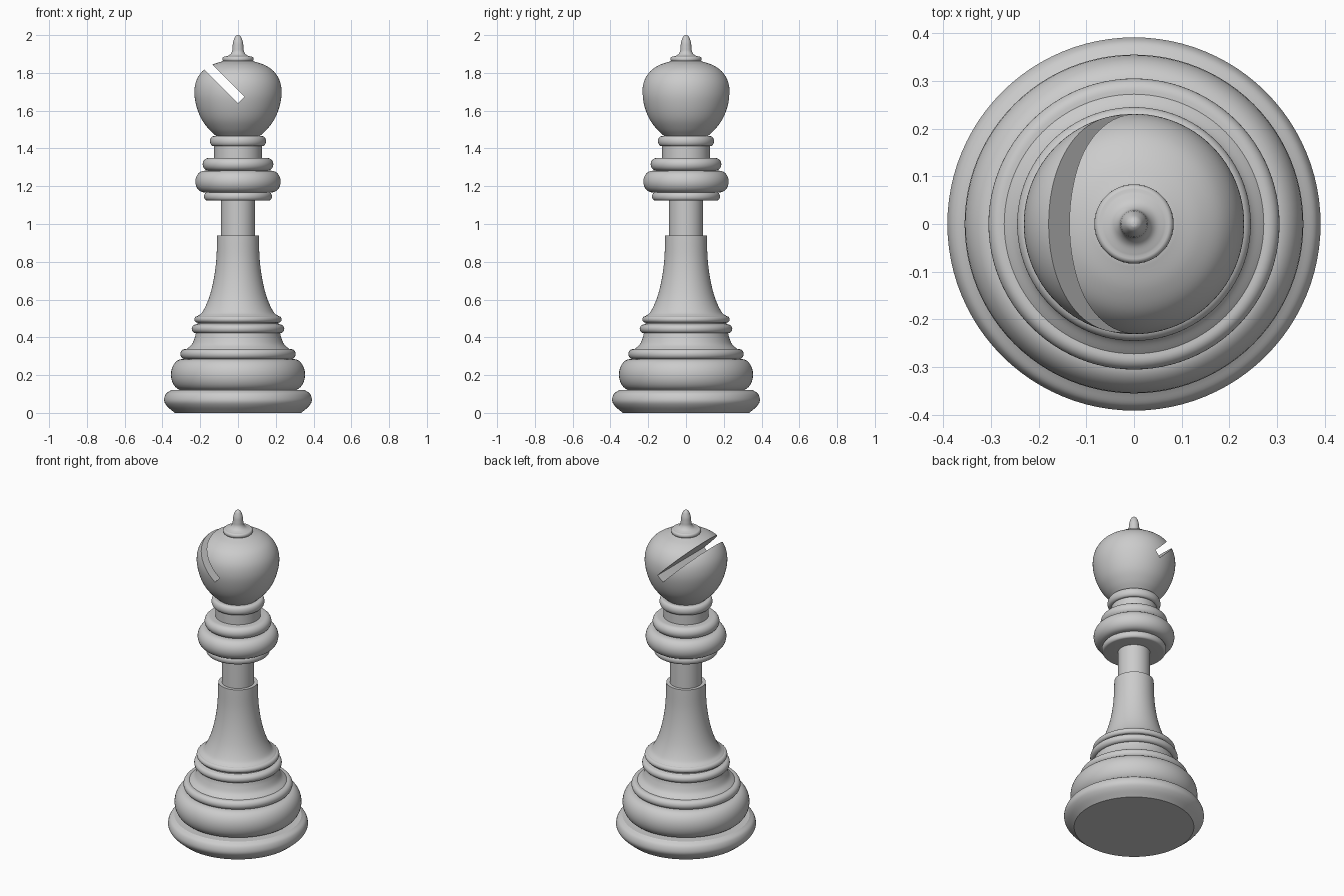
import bpy, bmesh, math
from mathutils import Matrix, Vector

if "Cube" in bpy.data.objects:
    bpy.data.objects.remove(bpy.data.objects["Cube"])


def bead(r_in, r_out, z0, z1, n=14):
    """Rounded moulding: half ellipse bulging from r_in to r_out."""
    pts = []
    for i in range(n + 1):
        t = math.pi * (i / n - 0.5)
        pts.append((r_in + (r_out - r_in) * math.cos(t),
                    (z0 + z1) / 2 + (z1 - z0) / 2 * math.sin(t)))
    return pts


def curve(pts, n=6):
    """Smooth Catmull-Rom line through a few profile points."""
    p = [Vector(q) for q in pts]
    p = [2 * p[0] - p[1]] + p + [2 * p[-1] - p[-2]]
    out = []
    for a, b, c, d in zip(p, p[1:], p[2:], p[3:]):
        for i in range(n):
            t = i / n
            out.append(0.5 * (2 * b + (c - a) * t + (2 * a - 5 * b + 4 * c - d) * t * t
                              + (3 * b - a - 3 * c + d) * t ** 3))
    return [tuple(v) for v in out] + [tuple(pts[-1])]


def smooth(obj):
    bpy.ops.object.select_all(action='DESELECT')
    obj.select_set(True)
    bpy.context.view_layer.objects.active = obj
    bpy.ops.object.shade_smooth_by_angle(angle=math.radians(32))


def add(name, bm):
    mesh = bpy.data.meshes.new(name)
    bm.to_mesh(mesh)
    bm.free()
    obj = bpy.data.objects.new(name, mesh)
    bpy.context.collection.objects.link(obj)
    return obj


def lathe(name, profile, steps=96):
    """Turn an (r, z) profile around the z axis."""
    bm = bmesh.new()
    vs = [bm.verts.new((r, 0, z)) for r, z in profile]
    es = [bm.edges.new(e) for e in zip(vs, vs[1:])]
    bmesh.ops.spin(bm, geom=vs + es, cent=(0, 0, 0), axis=(0, 0, 1),
                   angle=2 * math.pi, steps=steps)
    bmesh.ops.remove_doubles(bm, verts=bm.verts, dist=1e-5)
    bmesh.ops.recalc_face_normals(bm, faces=bm.faces)
    return add(name, bm)


# stepped base with stacked mouldings
smooth(lathe("base",
    [(0, 0)]
    + curve([(0.335, 0), (0.375, 0.035), (0.391, 0.065), (0.382, 0.1), (0.355, 0.12)])
    + bead(0.295, 0.355, 0.12, 0.285)
    + bead(0.28, 0.305, 0.285, 0.338)
    + curve([(0.272, 0.338), (0.245, 0.362), (0.23, 0.395), (0.223, 0.422)])
    + bead(0.223, 0.245, 0.422, 0.468)
    + [(0.215, 0.472), (0.215, 0.478)]
    + bead(0.215, 0.231, 0.478, 0.512)))

# flared shaft with a step to the thin neck
smooth(lathe("shaft",
    curve([(0.215, 0.512), (0.188, 0.535), (0.155, 0.605), (0.13, 0.7),
           (0.115, 0.81), (0.11, 0.94)])
    + [(0.09, 0.94), (0.09, 1.125)]))

# collar rings and upper neck
smooth(lathe("collar",
    [(0.09, 1.125)]
    + bead(0.165, 0.18, 1.125, 1.167)
    + bead(0.178, 0.226, 1.167, 1.282)
    + bead(0.155, 0.187, 1.282, 1.35)
    + [(0.126, 1.35), (0.126, 1.412)]
    + bead(0.13, 0.148, 1.412, 1.465)
    + [(0.115, 1.465)]))

# egg-shaped head
head = lathe("head",
    [(0, 1.465)]
    + curve([(0.115, 1.465), (0.155, 1.503), (0.193, 1.555), (0.219, 1.62),
             (0.231, 1.69), (0.222, 1.755), (0.19, 1.808), (0.14, 1.842), (0.08, 1.862)])
    + [(0, 1.862)])

# slanted slot cut through the head
d = Vector((-1, 0, 1)).normalized()
length = 0.5
centre = Vector((0.017, 0, 1.657)) + d * length / 2
bm = bmesh.new()
bmesh.ops.create_cube(bm, size=1, matrix=Matrix.Translation(centre)
                      @ Matrix.Rotation(math.radians(-45), 4, 'Y')
                      @ Matrix.Diagonal((0.049, 1, length, 1)))
cutter = add("slot_cutter", bm)
cutter.hide_render = True
mod = head.modifiers.new("slot", 'BOOLEAN')
mod.operation, mod.solver, mod.object = 'DIFFERENCE', 'EXACT', cutter
bpy.context.view_layer.objects.active = head
bpy.ops.object.modifier_apply(modifier=mod.name)
bpy.data.objects.remove(cutter)
smooth(head)

# finial on top
smooth(lathe("finial",
    [(0.06, 1.858)]
    + bead(0.073, 0.083, 1.86, 1.886, 8)
    + curve([(0.068, 1.886), (0.045, 1.895), (0.032, 1.912), (0.029, 1.935),
             (0.026, 1.962), (0.017, 1.988), (0.008, 1.998), (0, 2.0)])))
